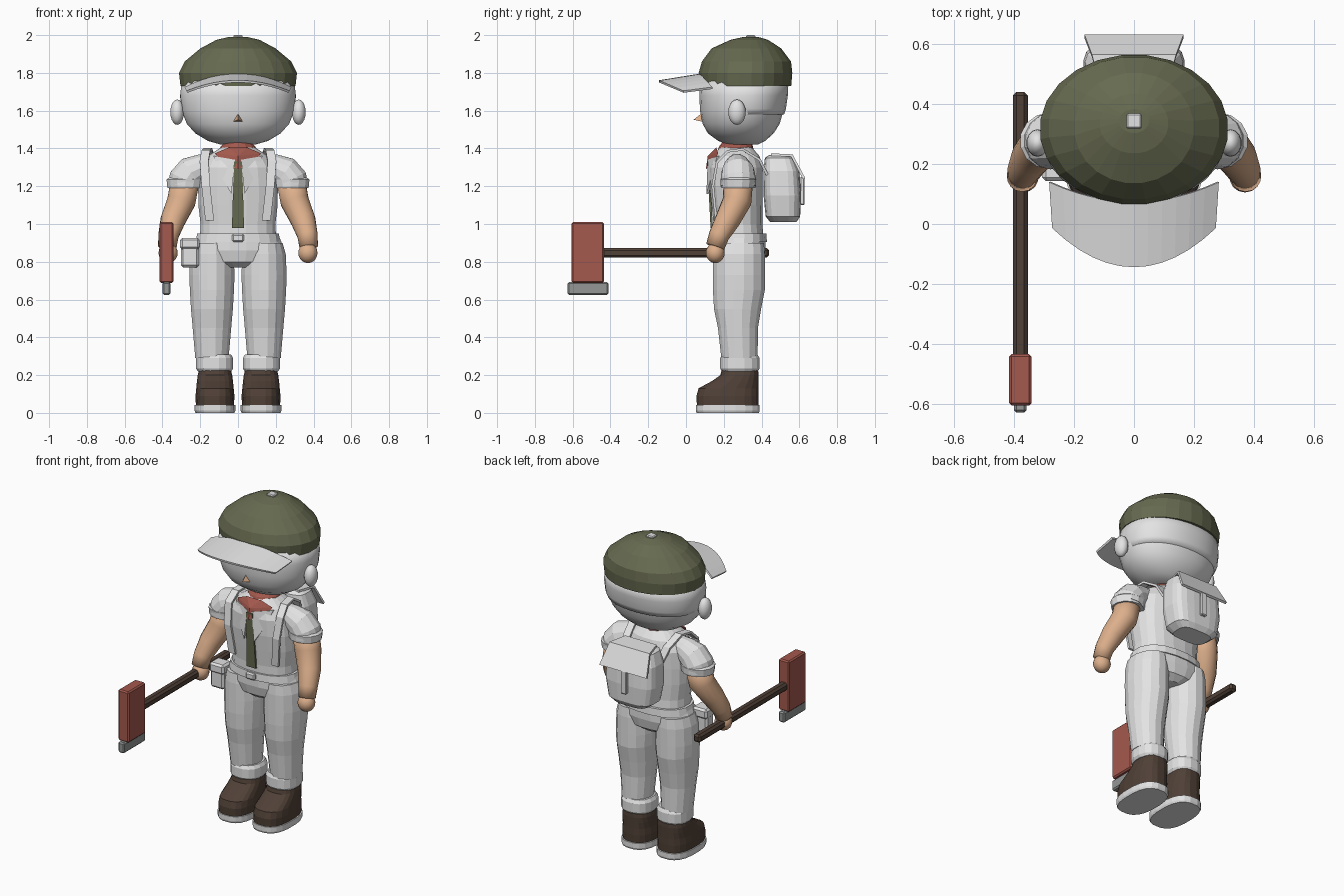
import bpy, bmesh
from math import cos, sin, pi
from mathutils import Vector

cube = bpy.data.objects.get("Cube")
if cube:
    bpy.data.objects.remove(cube, do_unlink=True)


def material(name, r, g, b):
    m = bpy.data.materials.new(name)
    m.use_nodes = True
    m.diffuse_color = (r, g, b, 1)
    m.node_tree.nodes["Principled BSDF"].inputs["Base Color"].default_value = (r, g, b, 1)
    return m


GREY = material("light grey", .77, .77, .77)
OLIVE = material("olive green", .135, .145, .08)
RED = material("brick red", .37, .1, .075)
BROWN = material("dark brown", .08, .052, .038)
SKIN = material("tan skin", .72, .43, .26)
METAL = material("steel grey", .3, .31, .31)


def finish(name, bm, mat, smooth=False):
    bmesh.ops.recalc_face_normals(bm, faces=bm.faces)
    me = bpy.data.meshes.new(name)
    bm.to_mesh(me)
    bm.free()
    me.materials.append(mat)
    for p in me.polygons:
        p.use_smooth = smooth
    ob = bpy.data.objects.new(name, me)
    bpy.context.collection.objects.link(ob)
    return ob


def skin_rings(name, rings, mat, smooth):
    """Bridge equal-length rings of points and close both ends."""
    bm = bmesh.new()
    vs = [[bm.verts.new(p) for p in ring] for ring in rings]
    n = len(vs[0])
    for a, b in zip(vs, vs[1:]):
        for i in range(n):
            j = (i + 1) % n
            bm.faces.new((a[i], a[j], b[j], b[i]))
    bm.faces.new(vs[0])
    bm.faces.new(vs[-1])
    return finish(name, bm, mat, smooth)


def loft(name, rings, mat, n=16, power=2.0, x=0.0, smooth=False):
    """Stack of level superellipse rings: (z, centre y, x radius, y radius)."""
    def c(v):
        return abs(v) ** (2 / power) * (1 if v > 0 else -1)
    angles = [2 * pi * (i + .5) / n for i in range(n)]
    return skin_rings(name, [[(x + rx * c(cos(a)), cy + ry * c(sin(a)), z) for a in angles]
                             for z, cy, rx, ry in rings], mat, smooth)


def tube(name, path, mat, side, n=14, smooth=False):
    """Round limb along a path of (x, y, z, radius)."""
    pts = [Vector((side * x, y, z)) for x, y, z, r in path]
    rings = []
    for i, p in enumerate(pts):
        t = (pts[min(i + 1, len(pts) - 1)] - pts[max(i - 1, 0)]).normalized()
        a = Vector((0, 1, 0))
        a = (a - t * a.dot(t)).normalized()
        b = t.cross(a)
        rings.append([p + path[i][3] * (a * cos(2 * pi * k / n) + b * sin(2 * pi * k / n))
                      for k in range(n)])
    return skin_rings(name, rings, mat, smooth)


def box(name, lo, hi, mat, bevel=.008):
    bm = bmesh.new()
    bmesh.ops.create_cube(bm, size=1)
    for v in bm.verts:
        v.co = [l + (h - l) * (c + .5) for l, h, c in zip(lo, hi, v.co)]
    ob = finish(name, bm, mat)
    mod = ob.modifiers.new("bevel", "BEVEL")
    mod.width, mod.segments = bevel, 1
    return ob


def ball(name, centre, radii, mat, seg=14, rows=10):
    bm = bmesh.new()
    bmesh.ops.create_uvsphere(bm, u_segments=seg, v_segments=rows, radius=1)
    for v in bm.verts:
        v.co = [m + r * c for m, r, c in zip(centre, radii, v.co)]
    return finish(name, bm, mat, True)


def hull(name, pts, mat, side=1, thick=0.0):
    bm = bmesh.new()
    for x, y, z in pts:
        for d in ((0, thick) if thick else (0,)):
            bm.verts.new((side * x, y + d, z))
    bmesh.ops.convex_hull(bm, input=bm.verts)
    return finish(name, bm, mat)


def ribbon(name, rows, mat, thick):
    """Sheet through rows of points, thickened."""
    bm = bmesh.new()
    vs = [[bm.verts.new(p) for p in row] for row in rows]
    for a, b in zip(vs, vs[1:]):
        for i in range(len(a) - 1):
            bm.faces.new((a[i], a[i + 1], b[i + 1], b[i]))
    ob = finish(name, bm, mat)
    mod = ob.modifiers.new("thickness", "SOLIDIFY")
    mod.thickness, mod.offset = thick, 0
    return ob


# Head, hair, nose
loft("head", [(1.42, .30, .09, .08), (1.44, .295, .16, .125), (1.48, .29, .227, .175),
              (1.53, .292, .272, .205), (1.6, .295, .3, .222), (1.68, .30, .306, .23),
              (1.76, .305, .295, .23)], GREY, 32, 2.15, smooth=True)
loft("hair", [(1.58, .315, .29, .205), (1.61, .313, .303, .217), (1.68, .316, .308, .224),
              (1.76, .318, .298, .226)], GREY, 32, 2.15, smooth=True)
hull("nose", [(-.025, .085, 1.542), (.025, .085, 1.542), (0, .085, 1.588), (0, .04, 1.552)], SKIN)

# Cap with arched brim and button
loft("cap", [(1.73, .315, .307, .244), (1.8, .315, .315, .25), (1.86, .32, .285, .238),
             (1.93, .32, .2, .185), (1.975, .335, .115, .1), (1.99, .343, .05, .04)], OLIVE, 24)
us = [i / 6 - 1 for i in range(13)]
ribbon("cap_brim", [[(.28 * u, .075 + .065 * u * u, 1.79 - .07 * u * u) for u in us],
                    [(.27 * u, -.143 + .13 * u * u, 1.755 - .055 * u * u) for u in us]], GREY, .012)
box("cap_button", (-.025, .318, 1.975), (.025, .368, 2.0), GREY, .005)

# Torso, belt, hips
loft("shirt", [(.9, .28, .205, .135), (1.0, .275, .2, .13), (1.1, .27, .212, .136),
               (1.2, .265, .213, .142), (1.3, .265, .2, .143), (1.36, .265, .16, .125),
               (1.4, .265, .1, .09), (1.42, .265, .07, .07)], GREY, 20, 2.4)
loft("belt", [(.905, .28, .228, .15), (.95, .28, .218, .147)], GREY, 20, 2.3)
box("belt_buckle", (-.032, .118, .905), (.032, .14, .947), GREY)
loft("hips", [(.77, .28, .08, .09), (.8, .28, .2, .128), (.86, .28, .25, .142),
              (.93, .28, .222, .143)], GREY, 20, 2.2)

# Neckerchief and tie
loft("neckerchief_band", [(1.37, .26, .11, .1), (1.41, .265, .095, .09), (1.435, .27, .07, .075)],
     RED, 14)
hull("neckerchief_front", [(-.12, .17, 1.375), (.12, .17, 1.375), (-.1, .15, 1.335),
                           (.1, .15, 1.335), (0, .105, 1.29), (0, .115, 1.36),
                           (-.05, .16, 1.405), (.05, .16, 1.405)], RED)
hull("tie", [(-.022, .112, 1.33), (.022, .112, 1.33), (.032, .13, .98), (-.032, .13, .98)],
     OLIVE, thick=.012)

for side, s in (("left", 1), ("right", -1)):
    # Ear, collar and shoulder strap
    ball(side + "_ear", (s * .322, .27, 1.592), (.037, .046, .067), GREY)
    hull(side + "_collar", [(.015, .115, 1.34), (.13, .165, 1.36), (.1, .14, 1.27),
                            (.035, .108, 1.16)], GREY, s, .012)
    strap = [(.15, .16, 1.02), (.17, .142, 1.2), (.18, .165, 1.33), (.17, .22, 1.385),
             (.16, .3, 1.395), (.14, .39, 1.34), (.12, .43, 1.26)]
    ribbon(side + "_shoulder_strap", [[(s * (x - .023), y, z), (s * (x + .023), y, z)]
                                      for x, y, z in strap], GREY, .014)

    # Sleeve, arm, hand
    tube(side + "_sleeve", [(.12, .27, 1.315, .06), (.19, .272, 1.3, .072), (.245, .275, 1.275, .088),
                            (.275, .277, 1.235, .094), (.28, .277, 1.2, .094)], GREY, s)
    loft(side + "_sleeve_cuff", [(1.19, .277, .098, .09), (1.235, .277, .103, .095),
                                 (1.245, .277, .09, .085)], GREY, 14, x=s * .278)
    tube(side + "_arm", [(.28, .277, 1.23, .078), (.3, .27, 1.12, .077), (.345, .22, 1.02, .067),
                         (.368, .175, .94, .055), (.374, .155, .88, .05)], SKIN, s, smooth=True)
    ball(side + "_hand", (s * .37, .155, .847), (.052, .05, .054), SKIN)

    # Trouser leg and rolled cuff
    loft(side + "_leg", [(.9, .28, .1, .135), (.84, .28, .117, .14), (.73, .28, .122, .14),
                         (.65, .28, .119, .14), (.55, .273, .113, .127), (.45, .275, .104, .108),
                         (.29, .283, .09, .098)], GREY, 16, x=s * .138)
    loft(side + "_leg_cuff", [(.22, .285, .09, .097), (.235, .285, .1, .106), (.29, .285, .1, .106),
                              (.31, .285, .088, .095)], GREY, 16, 2.3, s * .124)

    # Boot and sole
    loft(side + "_boot", [(.04, .22, .102, .164), (.09, .22, .104, .166), (.13, .225, .1, .16),
                          (.17, .262, .096, .123), (.2, .283, .092, .102), (.225, .285, .086, .098)],
         BROWN, 20, 2.6, s * .122)
    loft(side + "_sole", [(0, .221, .104, .166), (.012, .221, .109, .171), (.042, .221, .109, .171)],
         GREY, 20, 2.6, s * .122)

# Backpack with flap and fastening
loft("backpack", [(1.01, .515, .11, .07), (1.04, .513, .15, .092), (1.15, .51, .17, .1),
                  (1.28, .505, .165, .096), (1.35, .495, .14, .078), (1.365, .495, .11, .055)],
     GREY, 20, 3.5)
ribbon("backpack_flap", [[(-w, y, z), (w, y, z)] for w, y, z in
                         ((.11, .45, 1.367), (.14, .56, 1.363), (.165, .625, 1.24))], GREY, .014)
box("backpack_fastening", (-.02, .605, 1.1), (.02, .628, 1.25), GREY, .005)

# Belt pouch
box("pouch", (-.302, .15, .77), (-.207, .225, .915), GREY, .012)
box("pouch_lid", (-.306, .143, .865), (-.203, .235, .927), GREY, .012)

# Sledgehammer
box("hammer_handle", (-.404, -.45, .822), (-.354, .44, .872), BROWN, .012)
box("hammer_head", (-.416, -.605, .688), (-.342, -.434, 1.01), RED)
box("hammer_tip", (-.4, -.628, .625), (-.358, -.41, .692), METAL)
